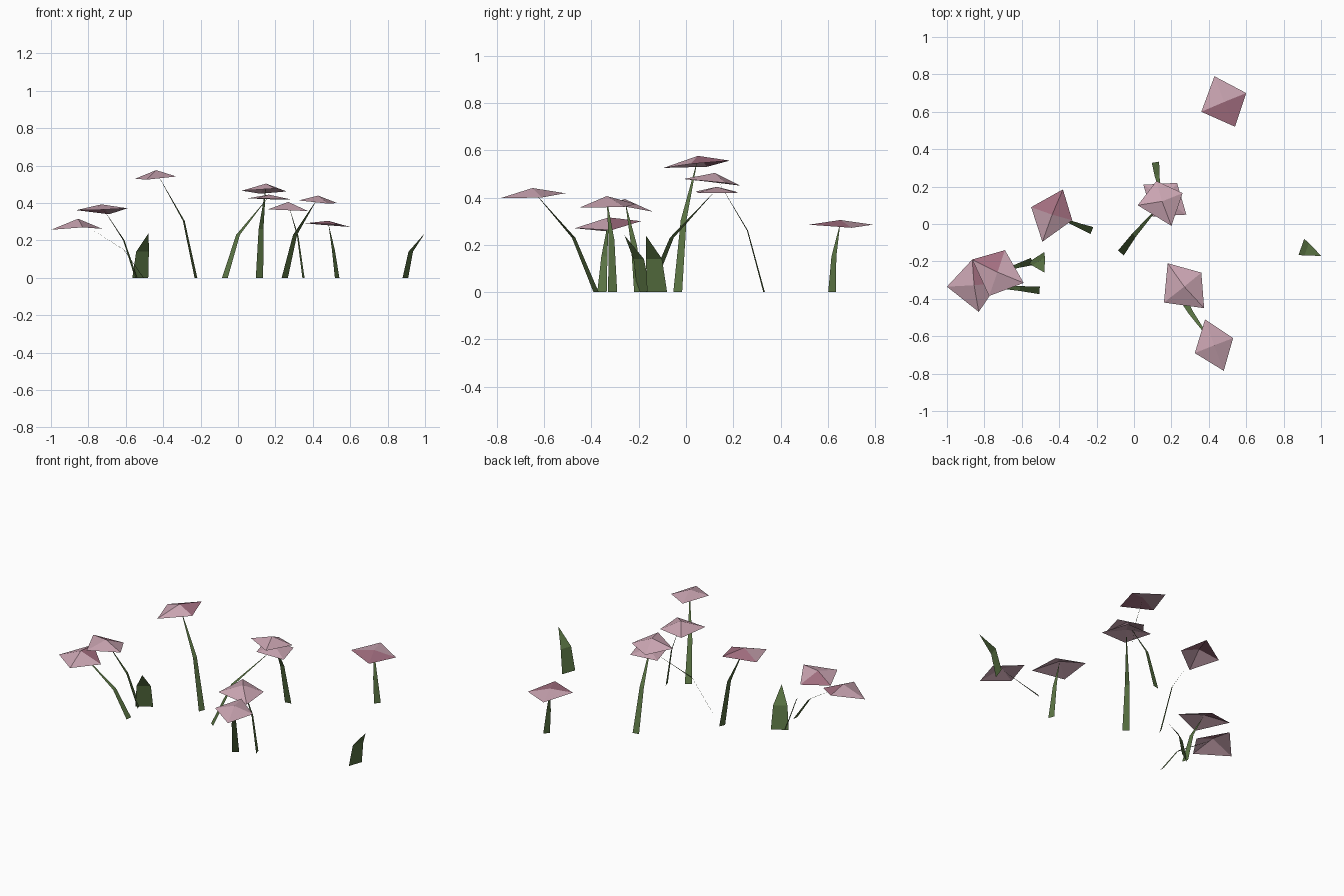
import bpy
from mathutils import Vector as V


def material(name, rgb):
    m = bpy.data.materials.new(name)
    m.diffuse_color = (*rgb, 1)
    return m


PALE = material("pale_pink", (0.60, 0.38, 0.45))
DEEP = material("deep_pink", (0.37, 0.16, 0.22))
GREEN = material("leaf_green", (0.10, 0.17, 0.055))


def make(name, verts, faces, mats):
    me = bpy.data.meshes.new(name)
    me.from_pydata([tuple(v) for v in verts], [], faces)
    for m in mats:
        me.materials.append(m)
    ob = bpy.data.objects.new(name, me)
    bpy.context.collection.objects.link(ob)
    return me


# flower head: shallow open pyramid, four petals, corners given clockwise
def head(i, corners, apex_z, deep):
    c = [V(p) for p in corners]
    apex = sum(c, V()) / 4
    apex.z = apex_z
    me = make(f"flower_head_{i}", c + [apex], [((k + 1) % 4, k, 4) for k in range(4)], [PALE, DEEP])
    for k in deep:
        me.polygons[k].material_index = 1
    return apex


# stem: flat bent ribbon, widest at the ground, pointed under the head
def stem(i, base, mid, apex):
    b, m = V((*base, 0)), V(mid)
    lean = apex - b
    side = V((-lean.y, lean.x, 0)).normalized()
    top = apex - V((0, 0, 0.01))
    make(f"stem_{i}", [b - side * .02, b + side * .02, m + side * .013, m - side * .013, top],
         [(0, 1, 2, 3), (3, 2, 4)], [GREEN])


# leaf: broad bent blade
def leaf(i, left, right, tip):
    l, r, t = V((*left, 0)), V((*right, 0)), V(tip)
    c = (l + r) / 2
    half = (r - l) * 0.40
    m = c + (t - c) * 0.27
    m.z = 0.14
    make(f"leaf_{i}", [l, r, m + half, m - half, t], [(0, 1, 2, 3), (3, 2, 4)], [GREEN])


# corners, apex height, deep-pink petals, stem base, stem bend
FLOWERS = [
    ([(.43, .79, .285), (.60, .70, .272), (.54, .52, .285), (.36, .60, .292)], .305, (1, 2),
     (.53, .617), (.51, .625, .15)),
    ([(.12, .23, .45), (.26, .165, .462), (.20, -.01, .478), (.02, .10, .466)], .504, (),
     (.115, .33), (.123, .26, .26)),
    ([(.05, .21, .425), (.23, .22, .418), (.28, .05, .42), (.10, .04, .425)], .445, (),
     (-.07, -.155), (.0, -.06, .23)),
    ([(-.38, .185, .556), (-.33, .02, .542), (-.49, -.095, .525), (-.55, .09, .53)], .576, (0, 3),
     (-.225, -.035), (-.29, -.01, .305)),
    ([(-.69, -.14, .34), (-.59, -.315, .372), (-.775, -.385, .362), (-.865, -.19, .362)], .393, (3,),
     (-.545, -.20), (-.61, -.22, .20)),
    ([(-.865, -.19, .30), (-.725, -.315, .262), (-.83, -.47, .27), (-1, -.335, .257)], .316, (0,),
     (-.505, -.355), (-.61, -.345, .15)),
    ([(.18, -.21, .372), (.36, -.26, .36), (.375, -.45, .357), (.16, -.42, .366)], .406, (),
     (.35, -.31), (.32, -.315, .22)),
    ([(.38, -.51, .418), (.53, -.61, .40), (.48, -.785, .397), (.325, -.69, .414)], .44, (),
     (.25, -.38), (.305, -.475, .23)),
]
for n, (corners, z, deep, base, mid) in enumerate(FLOWERS, 1):
    stem(n, base, mid, head(n, corners, z, deep))

leaf(1, (-.565, -.205), (-.48, -.15), (-.478, -.26, .24))
leaf(2, (.91, -.08), (.88, -.165), (1.0, -.17, .24))
